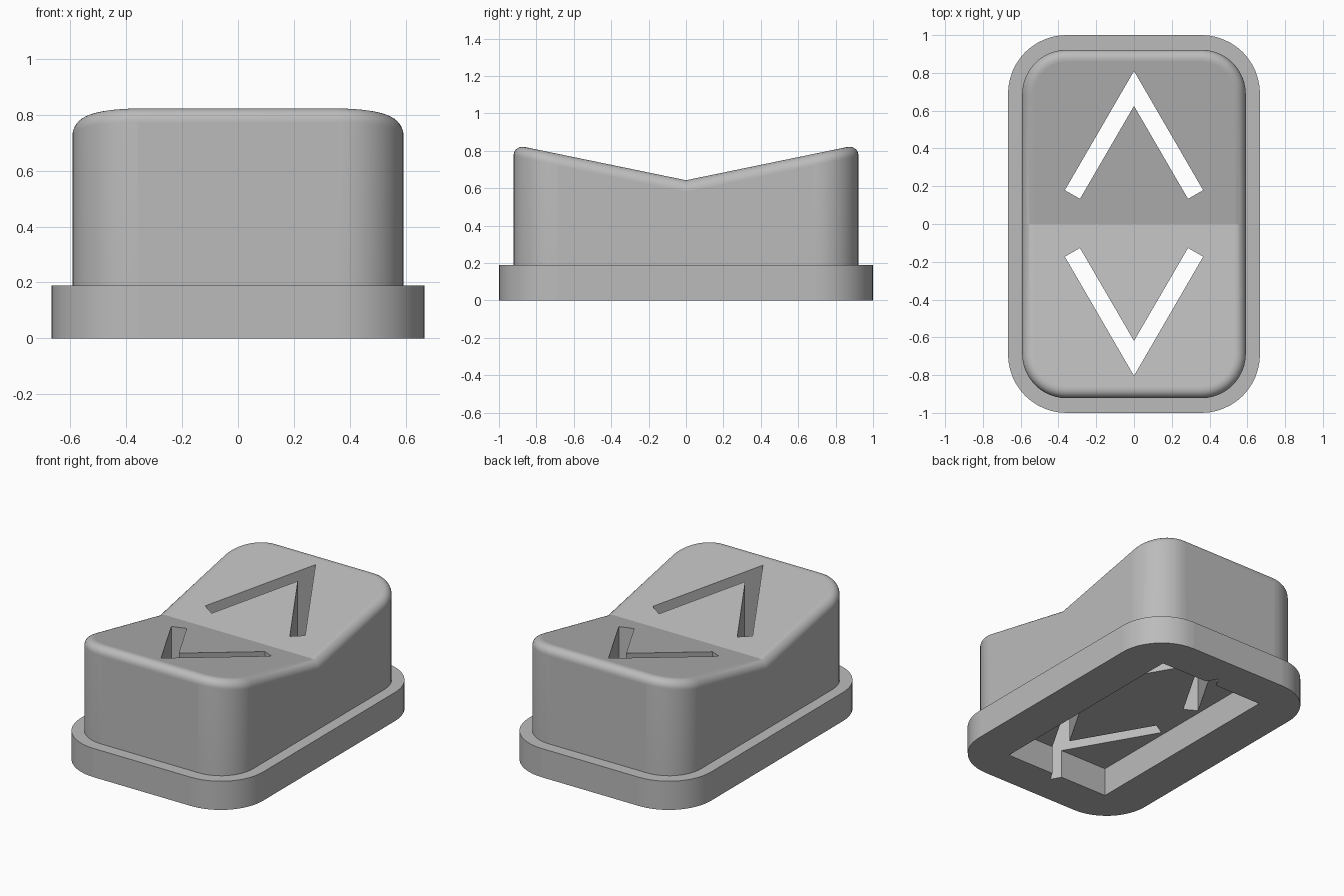
import bpy, bmesh, math

if "Cube" in bpy.data.objects:
    bpy.data.objects.remove(bpy.data.objects["Cube"])

SEG = 12                      # segments per rounded corner
FLANGE_H, VALLEY_Z, SLOPE = 0.19, 0.643, 0.206
FILLET = 0.06

grey = bpy.data.materials.new("plain grey")
grey.diffuse_color = (0.5, 0.5, 0.5, 1)
grey.use_nodes = True
grey.node_tree.nodes["Principled BSDF"].inputs["Base Color"].default_value = grey.diffuse_color


def outline(hx, hy, r):
    """Rounded rectangle, with a point at the middle of each long side."""
    pts = []
    for i, (sx, sy) in enumerate([(1, 1), (-1, 1), (-1, -1), (1, -1)]):
        if i in (0, 2):
            pts.append((sx * hx, 0))
        for k in range(SEG + 1):
            a = math.pi / 2 * (i + k / SEG)
            pts.append((sx * (hx - r) + r * math.cos(a),
                        sy * (hy - r) + r * math.sin(a)))
    return pts


def finish(bm, name):
    bmesh.ops.recalc_face_normals(bm, faces=bm.faces)
    mesh = bpy.data.meshes.new(name)
    bm.to_mesh(mesh)
    bm.free()
    mesh.materials.append(grey)
    ob = bpy.data.objects.new(name, mesh)
    bpy.context.collection.objects.link(ob)
    return ob


def prism(name, pts, z0, z1):
    bm = bmesh.new()
    low = [bm.verts.new((x, y, z0)) for x, y in pts]
    high = [bm.verts.new((x, y, z1)) for x, y in pts]
    bm.faces.new(low)
    bm.faces.new(high)
    for i in range(len(pts)):
        j = (i + 1) % len(pts)
        bm.faces.new((low[i], low[j], high[j], high[i]))
    return finish(bm, name)


# Button: flange, upright body and rounded rim, lofted ring by ring
bm = bmesh.new()
rings = []


def add_ring(hx, hy, r, height):
    rings.append([bm.verts.new((x, y, height(y))) for x, y in outline(hx, hy, r)])


add_ring(0.667, 1.0, 0.31, lambda y: 0)
add_ring(0.667, 1.0, 0.31, lambda y: FLANGE_H)
add_ring(0.592, 0.922, 0.235, lambda y: FLANGE_H)
for k in range(11):
    a = math.pi / 2 * k / 10
    d = FILLET * (1 - math.cos(a))
    drop = FILLET * (1 - math.sin(a))
    add_ring(0.592 - d, 0.922 - d, 0.235 - d,
             lambda y: VALLEY_Z + SLOPE * abs(y) - drop)
n = len(rings[0])
for low, high in zip(rings, rings[1:]):
    for i in range(n):
        j = (i + 1) % n
        bm.faces.new((low[i], low[j], high[j], high[i]))
bm.faces.new(rings[0])
# two sloping top faces meeting in a valley
bm.faces.new(rings[-1][:n // 2 + 1])
bm.faces.new(rings[-1][n // 2:] + rings[-1][:1])
button = finish(bm, "button")

# Cutters: underside pocket and two arrow slots
cutters = [prism("pocket_cutter", [(-0.387, -0.74), (0.387, -0.74),
                                   (0.387, 0.74), (-0.387, 0.74)], -0.1, FLANGE_H)]
right = [(0, 0.807), (0.366, 0.176), (0.286, 0.130), (0, 0.622)]
arrow = right + [(-x, y) for x, y in right[2:0:-1]]
for s, name in ((1, "up_slot_cutter"), (-1, "down_slot_cutter")):
    cutters.append(prism(name, [(x, s * y + 0.003) for x, y in arrow], -0.2, 1.2))

bpy.context.view_layer.objects.active = button
button.select_set(True)
for c in cutters:
    mod = button.modifiers.new(c.name, 'BOOLEAN')
    mod.operation, mod.solver, mod.object = 'DIFFERENCE', 'EXACT', c
    bpy.ops.object.modifier_apply(modifier=mod.name)
    bpy.data.objects.remove(c)

# Smooth rounded corners, flat large faces
bpy.ops.object.shade_smooth_by_angle(angle=math.radians(20))
for p in button.data.polygons:
    if p.area > 0.05:
        p.use_smooth = False
